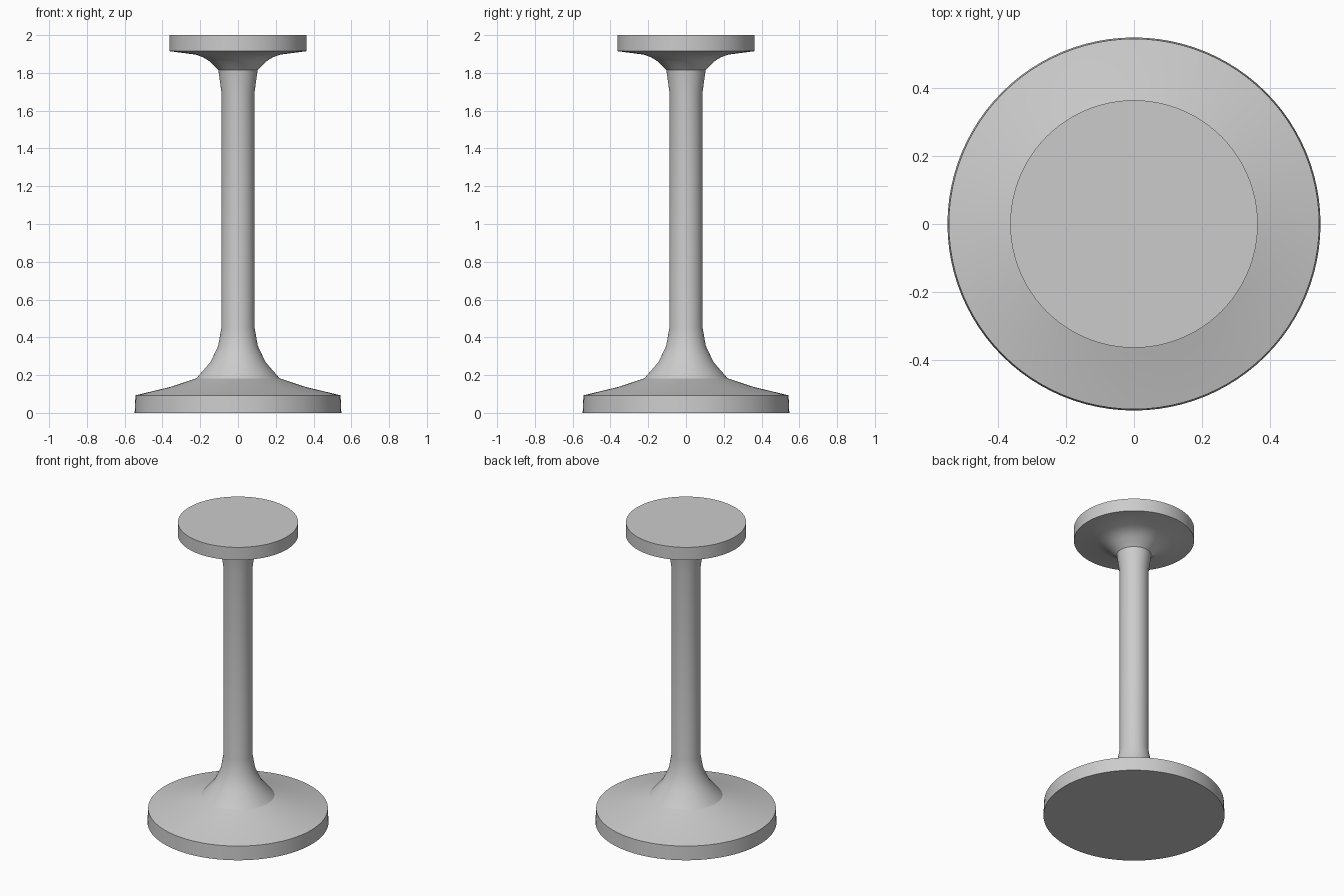
import bpy, bmesh, math

cube = bpy.data.objects.get("Cube")
if cube:
    bpy.data.objects.remove(cube, do_unlink=True)

SEGMENTS = 96

grey = bpy.data.materials.new("neutral grey")
grey.use_nodes = True
colour = (0.6, 0.6, 0.6, 1)
grey.diffuse_color = colour
grey.node_tree.nodes["Principled BSDF"].inputs["Base Color"].default_value = colour


def lathe(name, profile):
    """Spin (radius, height) points round z into a smooth object."""
    bm = bmesh.new()
    verts = [bm.verts.new((r, 0, z)) for r, z in profile]
    edges = [bm.edges.new(pair) for pair in zip(verts, verts[1:])]
    bmesh.ops.spin(bm, geom=verts + edges, cent=(0, 0, 0), axis=(0, 0, 1),
                   angle=2 * math.pi, steps=SEGMENTS, use_duplicate=False)
    bmesh.ops.remove_doubles(bm, verts=bm.verts, dist=0.0005)
    # Close the flat ends
    bmesh.ops.holes_fill(bm, edges=[e for e in bm.edges if e.is_boundary], sides=0)
    bmesh.ops.recalc_face_normals(bm, faces=bm.faces)
    mesh = bpy.data.meshes.new(name)
    bm.to_mesh(mesh)
    bm.free()
    mesh.materials.append(grey)
    obj = bpy.data.objects.new(name, mesh)
    bpy.context.collection.objects.link(obj)
    bpy.ops.object.select_all(action="DESELECT")
    obj.select_set(True)
    bpy.context.view_layer.objects.active = obj
    bpy.ops.object.shade_smooth_by_angle(angle=math.radians(31))


# One turned body: foot disc, flared foot, stem, flared neck, top disc
foot = [(0.547, 0), (0.543, 0.093), (0.36, 0.137), (0.22, 0.183),
        (0.145, 0.27), (0.105, 0.355), (0.088, 0.45)]
neck = [(0.088, 1.70), (0.104, 1.815), (0.15, 1.861), (0.185, 1.883),
        (0.225, 1.897), (0.363, 1.915)]
top = [(0.363, 2.0)]
lathe("pedestal", foot + neck + top)
